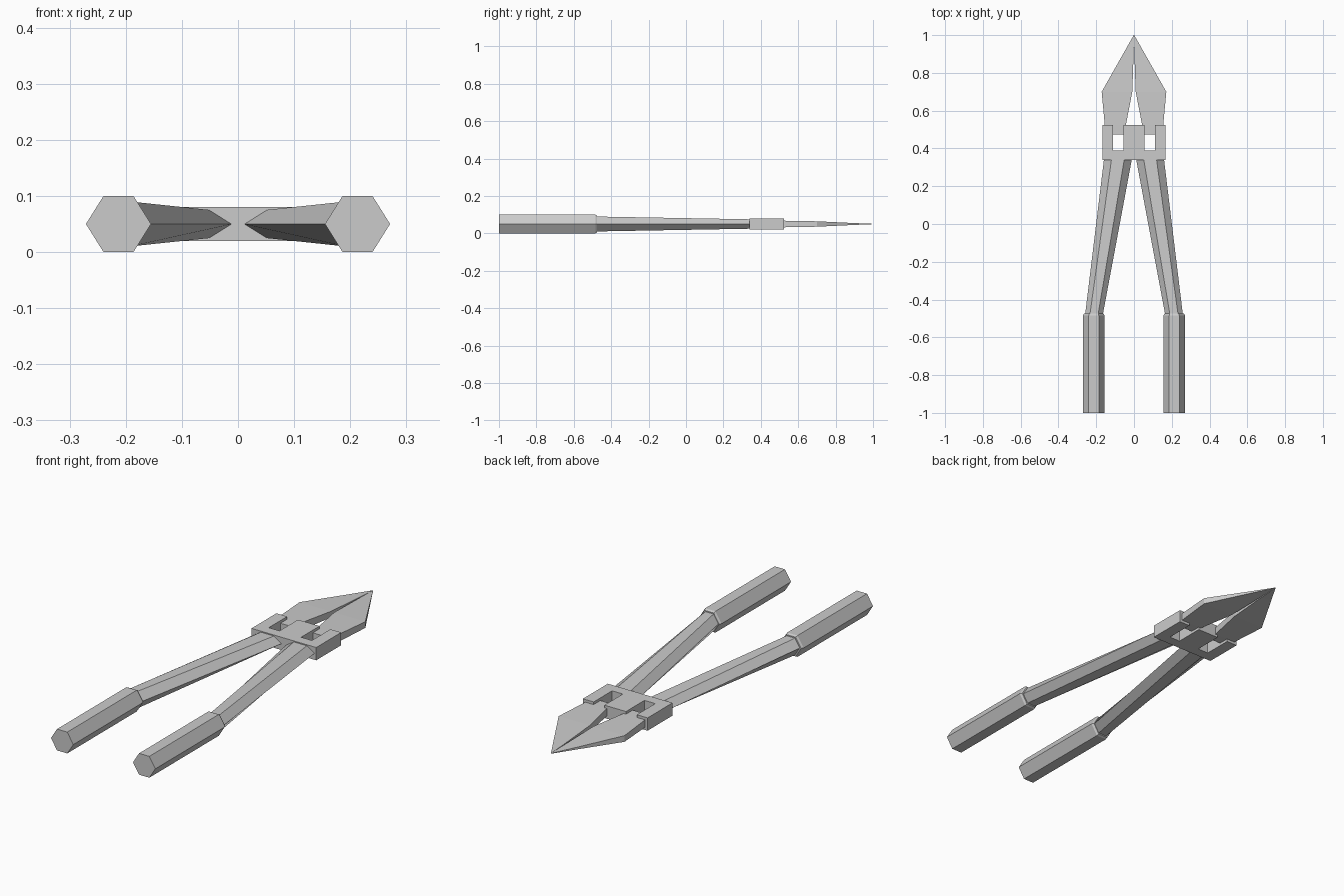
import bpy, bmesh

if "Cube" in bpy.data.objects:
    bpy.data.objects.remove(bpy.data.objects["Cube"])

MID = 0.05  # mid height of the whole tool


def finish(name, bm):
    bmesh.ops.recalc_face_normals(bm, faces=bm.faces)
    mesh = bpy.data.meshes.new(name)
    bm.to_mesh(mesh)
    bm.free()
    ob = bpy.data.objects.new(name, mesh)
    bpy.context.collection.objects.link(ob)
    m = ob.modifiers.new("Mirror", "MIRROR")
    m.use_mirror_merge = False
    return ob


def hex_ring(y, x0, x1, half_h):
    """Hexagon across the tool, points to the left and right."""
    w = x1 - x0
    pts = [(x0, 0), (x0 + w * .27, half_h), (x1 - w * .27, half_h),
           (x1, 0), (x1 - w * .27, -half_h), (x0 + w * .27, -half_h)]
    return [(x, y, MID + z) for x, z in pts]


def loft(name, rings):
    bm = bmesh.new()
    rows = [[bm.verts.new(p) for p in r] for r in rings]
    for a, b in zip(rows, rows[1:]):
        n = len(a)
        for i in range(n):
            j = (i + 1) % n
            bm.faces.new((a[i], a[j], b[j], b[i]))
    bm.faces.new(rows[0])
    bm.faces.new(rows[-1])
    return finish(name, bm)


# Hexagonal grips with a small chamfered end
loft("grips", [hex_ring(-1.0, .155, .271, .05),
               hex_ring(-.485, .155, .271, .05),
               hex_ring(-.475, .161, .265, .045)])

# Tapering arms running in to the pivot
loft("arms", [hex_ring(-.49, .167, .26, .04),
              hex_ring(.35, .010, .158, .025)])

# Pivot block: fork-shaped half with an open slot for the blade
outline = [(0, .34), (.168, .34), (.168, .525), (.112, .525),
           (.112, .388), (.056, .388), (.056, .525), (0, .525)]
loft("pivot_block", [[(x, y, z) for x, y in outline] for z in (.02, .08)])


# Blades: cross-sections thinning to the tip
def blade_ring(y, x0, x1, h):
    return [(x0, y, MID - h), (x1, y, MID - h), (x1, y, MID + h), (x0, y, MID + h)]


loft("blades", [blade_ring(.475, .05, .152, .0175),
                blade_ring(.525, .043, .155, .0175),
                blade_ring(.70, .009, .171, .0145),
                blade_ring(.90, .002, .058, .005),
                blade_ring(1.0, 0, .001, .001)])
